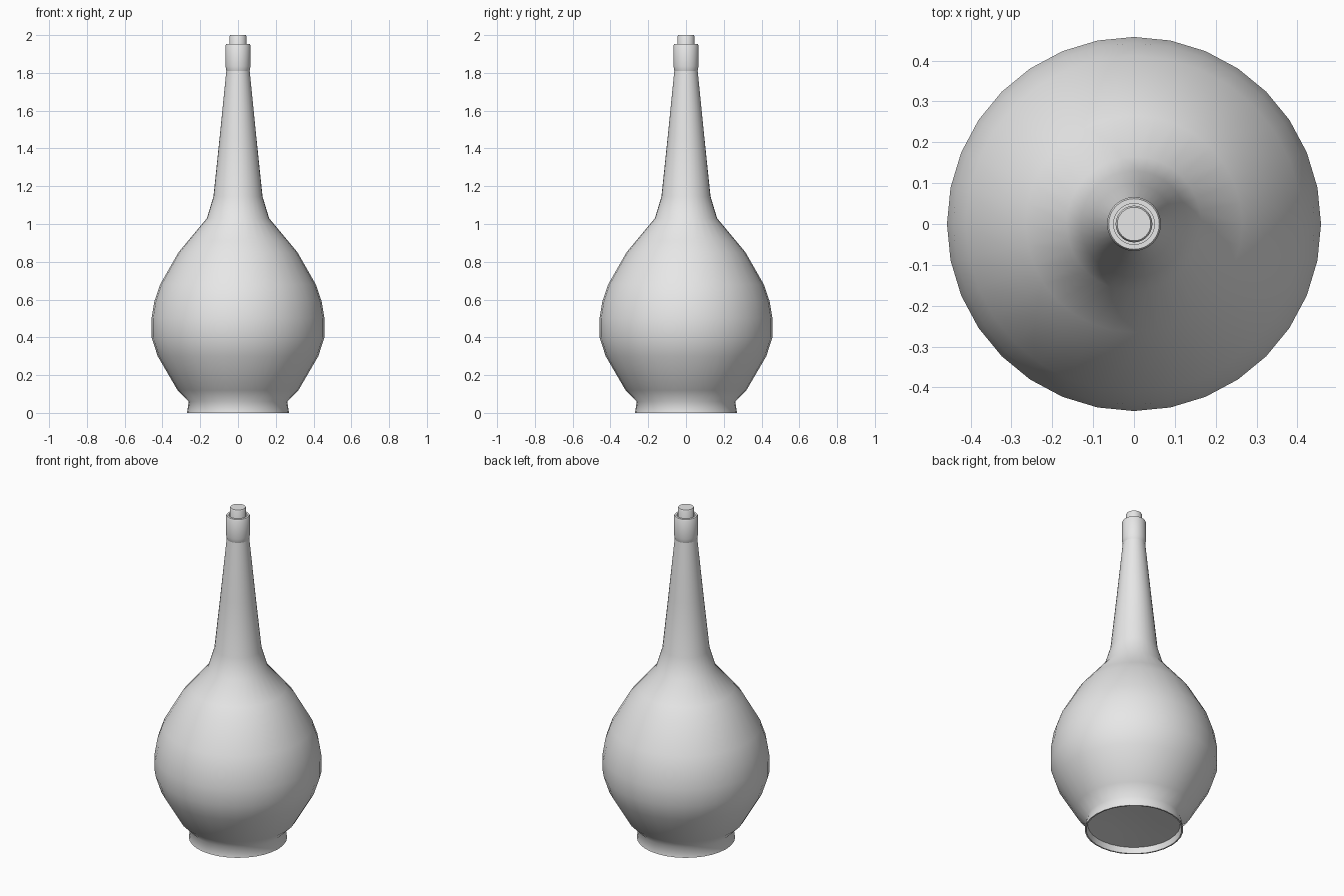
import bpy
import bmesh
import math
from mathutils import Matrix, Vector

cube = bpy.data.objects.get("Cube")
if cube:
    bpy.data.objects.remove(cube)

grey = bpy.data.materials.new("plain grey")
grey.use_nodes = True
colour = (0.8, 0.8, 0.8, 1)
grey.diffuse_color = colour
grey.node_tree.nodes["Principled BSDF"].inputs["Base Color"].default_value = colour


def lathe(name, profile, sharp_angle, sides=32):
    """Spin a (radius, height) profile around the z axis."""
    bm = bmesh.new()
    verts = [bm.verts.new((r, 0, z)) for r, z in profile]
    edges = [bm.edges.new(pair) for pair in zip(verts, verts[1:])]
    bmesh.ops.spin(bm, geom=verts + edges, cent=(0, 0, 0), axis=(0, 0, 1),
                   angle=math.tau, steps=sides, use_merge=False)
    bmesh.ops.remove_doubles(bm, verts=bm.verts, dist=0.0001)
    bmesh.ops.recalc_face_normals(bm, faces=bm.faces)
    mesh = bpy.data.meshes.new(name)
    bm.to_mesh(mesh)
    bm.free()
    mesh.materials.append(grey)
    obj = bpy.data.objects.new(name, mesh)
    bpy.context.collection.objects.link(obj)
    bpy.ops.object.select_all(action="DESELECT")
    obj.select_set(True)
    bpy.context.view_layer.objects.active = obj
    bpy.ops.object.shade_smooth_by_angle(angle=math.radians(sharp_angle))
    return obj


# Round body with recessed base, flared foot and long tapering neck
lathe("bottle_body", [
    (0, 0.05), (0.13, 0.045), (0.255, 0.035), (0.262, 0), (0.27, 0),
    (0.261, 0.06), (0.32, 0.12), (0.425, 0.3), (0.458, 0.4), (0.458, 0.5),
    (0.443, 0.59), (0.412, 0.68), (0.315, 0.85), (0.265, 0.91),
    (0.165, 1.03), (0.13, 1.145), (0.097, 1.46), (0.06, 1.83),
], 60)

# Collar around the mouth, open in the middle
lathe("mouth_collar", [
    (0.058, 1.8), (0.061, 1.805), (0.066, 1.835), (0.066, 1.945),
    (0.062, 1.952), (0.05, 1.952), (0.05, 1.9),
], 60)

# Stopper standing in the mouth
lathe("stopper", [
    (0.045, 1.88), (0.045, 1.993), (0.041, 2), (0, 2),
], 50)
